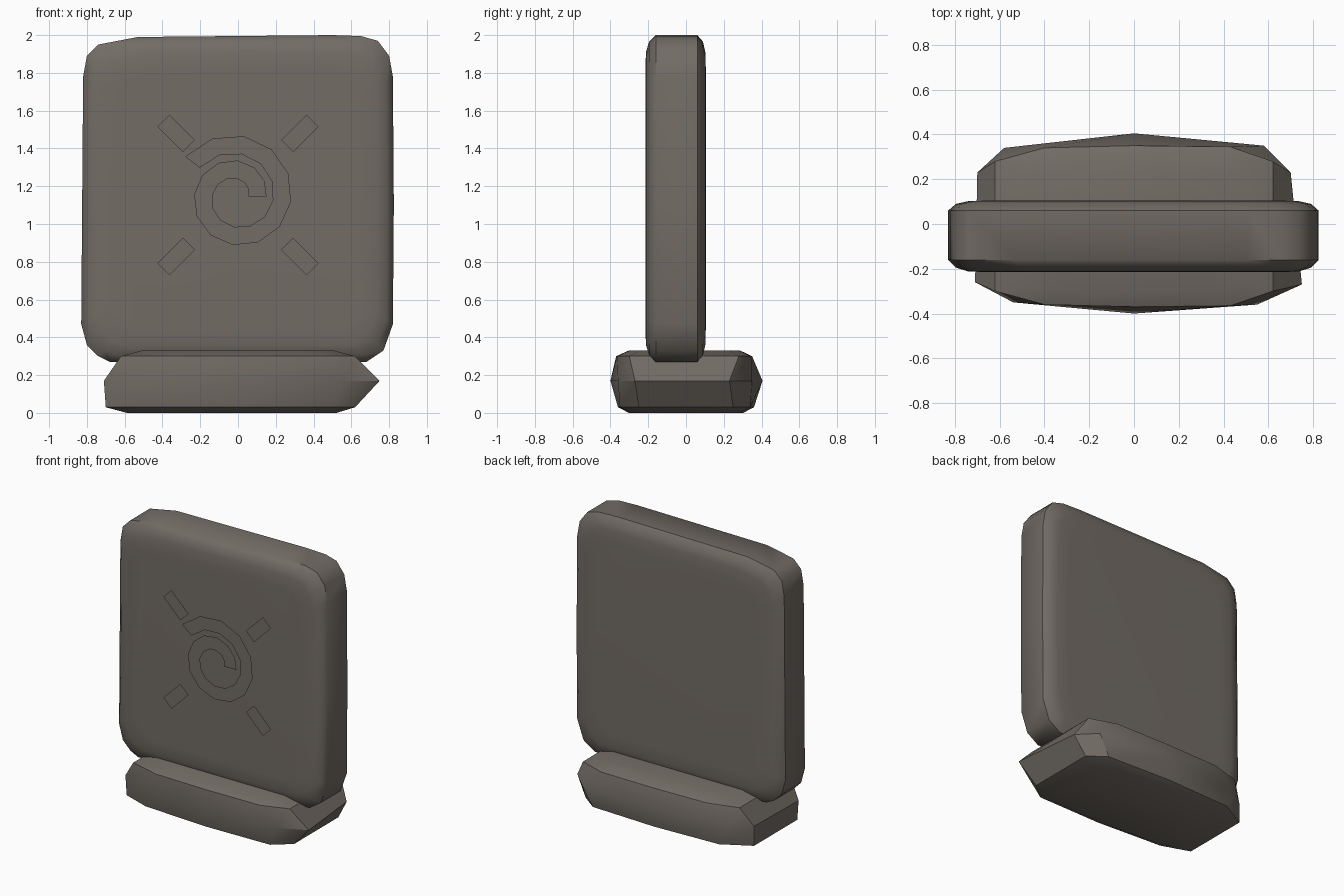
import bpy
import math

cube = bpy.data.objects.get("Cube")
if cube:
    bpy.data.objects.remove(cube, do_unlink=True)

# One weathered stone colour
stone = bpy.data.materials.new("warm grey stone")
stone.use_nodes = True
stone_colour = (0.17, 0.15, 0.13, 1)
stone.diffuse_color = stone_colour
shader = stone.node_tree.nodes["Principled BSDF"]
shader.inputs["Base Color"].default_value = stone_colour
shader.inputs["Roughness"].default_value = 0.9


def make_object(name, verts, faces):
    mesh = bpy.data.meshes.new(name)
    mesh.from_pydata(verts, [], faces)
    mesh.materials.append(stone)
    obj = bpy.data.objects.new(name, mesh)
    bpy.context.collection.objects.link(obj)
    return obj


def loft(name, rings, smooth_angle):
    """Skin a stack of equal-length rings and cap both ends."""
    count = len(rings[0])
    verts = [point for ring in rings for point in ring]
    faces = [tuple(reversed(range(count)))]
    for level in range(len(rings) - 1):
        for i in range(count):
            a = level * count + i
            b = level * count + (i + 1) % count
            faces.append((a, b, b + count, a + count))
    faces.append(tuple(range(len(verts) - count, len(verts))))
    obj = make_object(name, verts, faces)
    bpy.ops.object.select_all(action="DESELECT")
    obj.select_set(True)
    bpy.context.view_layer.objects.active = obj
    bpy.ops.object.mode_set(mode="EDIT")
    bpy.ops.mesh.select_all(action="SELECT")
    bpy.ops.mesh.normals_make_consistent(inside=False)
    bpy.ops.object.mode_set(mode="OBJECT")
    bpy.ops.object.shade_smooth_by_angle(angle=math.radians(smooth_angle))
    return obj


# Upright slab: uneven rounded outline, stacked from front to back
outline = [(-0.68, 0.27), (0.68, 0.27), (0.77, 0.33), (0.82, 0.47),
           (0.825, 1.1), (0.82, 1.78), (0.8, 1.89), (0.74, 1.97), (0.65, 1.995),
           (0.5, 2), (-0.53, 1.99), (-0.74, 1.95), (-0.8, 1.89),
           (-0.82, 1.78), (-0.83, 0.47), (-0.8, 0.36), (-0.74, 0.3)]
layers = [(-0.215, 0.18), (-0.212, 0.09), (-0.195, 0.035), (-0.16, 0),
          (0.06, 0), (0.09, 0.035), (0.102, 0.09), (0.105, 0.18)]
middle = 1.135


def slab_ring(depth, inset):
    sx, sz = 1 - inset / 0.83, 1 - inset / 0.87
    return [(x * sx, depth, middle + (z - middle) * sz) for x, z in outline]


loft("stone_slab", [slab_ring(*layer) for layer in layers], 45)

# Chunky plinth: irregular rings stacked from bottom to top
bottom = [(0, -0.36), (0.5, -0.35), (0.62, -0.25), (0.62, 0.25), (0.5, 0.34),
          (0, 0.36), (-0.5, 0.34), (-0.7, 0.23), (-0.7, -0.26), (-0.5, -0.33)]
waist = [(0, -0.4), (0.55, -0.36), (0.75, -0.27), (0.7, 0.23), (0.58, 0.35),
         (0, 0.405), (-0.58, 0.34), (-0.7, 0.23), (-0.71, -0.26), (-0.54, -0.35)]
top = [(0, -0.37), (0.43, -0.365), (0.62, -0.3), (0.62, 0.28), (0.43, 0.345),
       (0, 0.35), (-0.4, 0.34), (-0.62, 0.28), (-0.62, -0.3), (-0.4, -0.36)]


def plinth_ring(points, height, scale=1):
    return [(x * scale, y * scale, height) for x, y in points]


loft("stone_plinth", [plinth_ring(bottom, 0, 0.84), plinth_ring(bottom, 0.03),
                      plinth_ring(waist, 0.17), plinth_ring(top, 0.3),
                      plinth_ring(top, 0.33, 0.82)], 35)

# Spiral plate floating just ahead of the slab
plate_y = -0.235
steps = 17
half_width = 0.048
verts = []
for i in range(steps + 1):
    t = i / steps
    angle = math.radians(142 - 502 * t)
    radius = 0.296 - 0.185 * t
    for r in (radius + half_width, radius - half_width):
        verts.append((r * math.cos(angle) - 0.008, plate_y,
                      1.145 + r * math.sin(angle)))
faces = [(2 * i, 2 * i + 1, 2 * i + 3, 2 * i + 2) for i in range(steps)]
make_object("spiral_plate", verts, faces)

# Four diagonal ray plates around the spiral
for side, side_name in ((-1, "right"), (1, "left")):
    for lift, lift_name in ((-1, "lower"), (1, "upper")):
        along, across = 0.067, 0.032
        corners = []
        for u, v in ((-1, -1), (1, -1), (1, 1), (-1, 1)):
            dx = side * (u * along - v * across)
            dz = lift * (u * along + v * across)
            corners.append((side * 0.327 + dx, plate_y,
                            1.154 + lift * 0.326 + dz))
        order = (0, 1, 2, 3) if side * lift > 0 else (3, 2, 1, 0)
        make_object(lift_name + "_" + side_name + "_ray", corners, [order])
